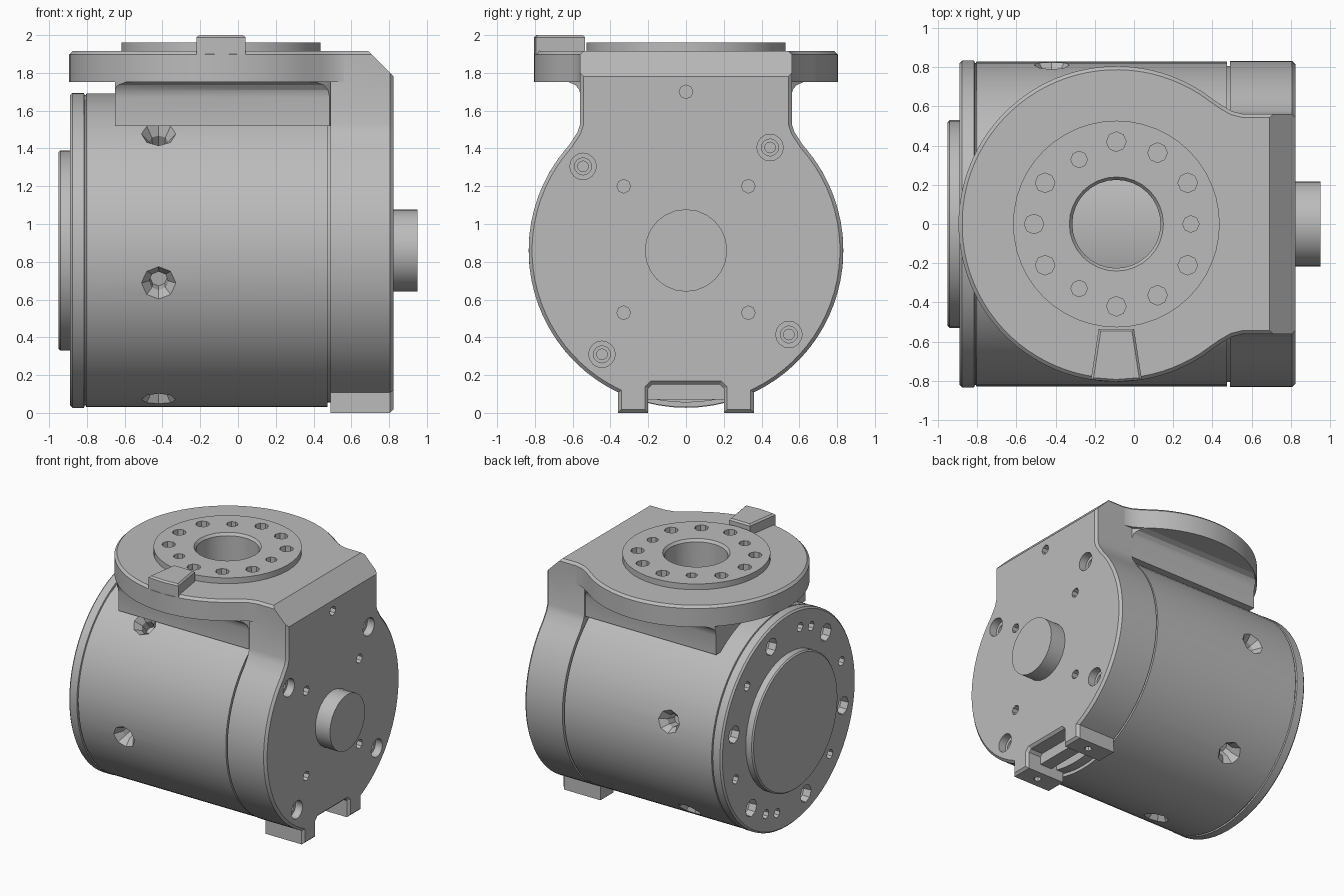
import bpy, bmesh
from math import sin, cos, radians, pi
from mathutils import Vector, Matrix

if "Cube" in bpy.data.objects:
    bpy.data.objects.remove(bpy.data.objects["Cube"], do_unlink=True)

GREY = (0.5, 0.5, 0.5, 1.0)
metal = bpy.data.materials.new("machined grey")
metal.use_nodes = True
metal.diffuse_color = GREY
metal.node_tree.nodes["Principled BSDF"].inputs["Base Color"].default_value = GREY

AXIS = 0.86     # height of the main axis
RAD = 0.833     # housing radius
DISC_X = -0.09  # turntable centre
X, Z = Vector((1, 0, 0)), Vector((0, 0, 1))


def finish(bm, name):
    bmesh.ops.recalc_face_normals(bm, faces=bm.faces)
    mesh = bpy.data.meshes.new(name)
    bm.to_mesh(mesh)
    bm.free()
    mesh.materials.append(metal)
    obj = bpy.data.objects.new(name, mesh)
    bpy.context.collection.objects.link(obj)
    return obj


def spin(bm, profile, pos, direction, sides):
    """Revolve (radius, height) points around an axis through pos."""
    mat = Matrix.Translation(pos) @ direction.to_track_quat('Z', 'Y').to_matrix().to_4x4()
    rings = []
    for r, h in profile:
        count = sides if r > 0 else 1
        rings.append([bm.verts.new(mat @ Vector((r * cos(2 * pi * i / sides),
                                                 r * sin(2 * pi * i / sides), h)))
                      for i in range(count)])
    for a, b in zip(rings, rings[1:]):
        for i in range(sides):
            j = (i + 1) % sides
            quad = [a[i % len(a)], a[j % len(a)], b[j % len(b)], b[i % len(b)]]
            bm.faces.new(list(dict.fromkeys(quad)))


def lathe(name, profile, pos, direction, sides):
    bm = bmesh.new()
    spin(bm, profile, pos, direction, sides)
    return finish(bm, name)


def prism(name, pts, lo, hi, axis, bevel=0.0, slope=None):
    """Extrude a 2D outline along x or z, bevel the far rim, trim by a sloping plane."""
    bm = bmesh.new()
    place = (lambda p, t: (t, p[0], p[1])) if axis == 0 else (lambda p, t: (p[0], p[1], t))
    a = [bm.verts.new(place(p, lo)) for p in pts]
    b = [bm.verts.new(place(p, hi)) for p in pts]
    bm.faces.new(a[::-1])
    bm.faces.new(b)
    for i in range(len(pts)):
        j = (i + 1) % len(pts)
        bm.faces.new([a[i], a[j], b[j], b[i]])
    bmesh.ops.recalc_face_normals(bm, faces=bm.faces)
    if bevel:
        rim = [e for e in bm.edges if all(abs(v.co[axis] - hi) < 1e-5 for v in e.verts)]
        bmesh.ops.bevel(bm, geom=rim, offset=bevel, segments=1, affect='EDGES')
    if slope:
        bmesh.ops.bisect_plane(bm, geom=bm.verts[:] + bm.edges[:] + bm.faces[:],
                               plane_co=slope, plane_no=(1, 0, 1), clear_outer=True)
        bmesh.ops.holes_fill(bm, edges=[e for e in bm.edges if e.is_boundary], sides=0)
    return finish(bm, name)


def boolean(obj, cutter, operation='DIFFERENCE', keep=False):
    mod = obj.modifiers.new("cut", 'BOOLEAN')
    mod.operation, mod.object, mod.solver = operation, cutter, 'EXACT'
    bpy.context.view_layer.objects.active = obj
    bpy.ops.object.modifier_apply(modifier=mod.name)
    if not keep:
        bpy.data.objects.remove(cutter, do_unlink=True)


def drill(r, depth):
    return [(0, 0.02), (r, 0.02), (r, -depth), (0, -depth)]


def mirrored(half):
    """Close a right-hand outline with its mirror image."""
    return half + [(-a, b) for a, b in reversed(half)]


# Housing: cap, seam, barrel and the groove before the flange
housing = lathe("housing", [(0, -0.89), (0.82, -0.89), (RAD, -0.877), (RAD, -0.815),
                            (0.822, -0.812), (0.822, -0.806), (0.83, -0.803), (0.83, 0.475),
                            (0.805, 0.475), (0.805, 0.55), (0, 0.55)], (0, 0, AXIS), X, 72)
holes = bmesh.new()
for k in range(6):
    a = radians(48 + 60 * k)
    out = Vector((0, -cos(a), sin(a)))
    centre = Vector((0, 0, AXIS))
    # countersunk hole in the barrel wall
    spin(holes, [(0, 0.03), (0.115, 0.03), (0.05, -0.06), (0.045, -0.14), (0, -0.14)],
         centre + out * RAD - X * 0.42, out, 8)
    # stepped bolt hole in the end cap
    spin(holes, [(0, 0.02), (0.07, 0.02), (0.062, -0.06), (0.035, -0.08), (0.035, -0.14), (0, -0.14)],
         centre + out * 0.69 - X * 0.89, -X, 8)
for deg in (18, 66, 78, 138, 198, 246, 258, 318):
    a = radians(deg)
    spin(holes, drill(0.036, 0.1), Vector((-0.89, -0.69 * cos(a), AXIS + 0.69 * sin(a))), -X, 8)
boolean(housing, finish(holes, "housing_cutters"))

# Round boss on the cap and output shaft on the flange
end_boss = lathe("end_boss", [(0, -0.95), (0.52, -0.95), (0.53, -0.94), (0.53, -0.88), (0, -0.88)],
                 (0, 0, AXIS), X, 48)
shaft = lathe("shaft", [(0, 0.8), (0.218, 0.8), (0.218, 0.95), (0, 0.95)], (0, 0, AXIS), X, 24)

# End flange: round plate with a square neck above and two feet below
half = [(0.54, 1.915), (0.56, 1.895), (0.56, 1.53), (0.575, 1.485)]
half += [(RAD * cos(radians(t)), AXIS + RAD * sin(radians(t)))
         for t in [42 - 106.4 * i / 24 for i in range(25)]]
half += [(0.36, 0), (0.2, 0), (0.2, 0.13), (0.18, 0.15)]
CHAMFER = (0.69, 0, 1.915)
flange = prism("flange", mirrored(half), 0.49, 0.823, 0, 0.018, CHAMFER)
holes = bmesh.new()
for y, z in ((-0.33, 1.2), (0.33, 1.2), (-0.33, 0.53), (0.33, 0.53), (0, 1.7)):
    spin(holes, drill(0.036, 0.1), Vector((0.823, y, z)), X, 8)
for y, z in ((-0.545, 1.305), (0.445, 1.405), (-0.445, 0.31), (0.545, 0.415)):
    spin(holes, [(0, 0.02), (0.07, 0.02), (0.07, -0.06), (0.045, -0.06), (0.045, -0.11),
                 (0.028, -0.11), (0.028, -0.16), (0, -0.16)], Vector((0.823, y, z)), X, 16)
for y in (-0.28, 0.28):
    spin(holes, drill(0.028, 0.06), Vector((0.66, y, 0)), -Z, 8)
boolean(flange, finish(holes, "flange_cutters"))

# Cross bar between the feet
foot_bar = prism("foot_bar", [(-0.21, 0.07), (0.21, 0.07), (0.21, 0.16), (-0.21, 0.16)], 0.6, 0.7, 0)

# Turntable plate running into the flange neck
half = [(0.56, 0.78), (0.56, 0.56), (0.575, 0.5), (0.61, 0.44)]
half += [(0.805 * sin(radians(t)), DISC_X + 0.805 * cos(radians(t))) for t in range(57, 180, 4)]
outline = [(x, y) for y, x in mirrored(half)]
plate = prism("top_plate", outline, 1.752, 1.915, 2, 0.018, CHAMFER)

# Saddle under the plate, flaring out to it and kept within the disc
saddle = prism("saddle", mirrored([(0.555, 1.52), (0.555, 1.67), (0.565, 1.71), (0.585, 1.735),
                                   (0.63, 1.755), (0.63, 1.77)]), -0.65, 0.53, 0)
limit = lathe("saddle_limit", [(0, 1.4), (0.8, 1.4), (0.8, 1.9), (0, 1.9)], (DISC_X, 0, 0), Z, 72)
boolean(saddle, limit, 'INTERSECT')

# Raised mounting ring with a central bore and twelve bolt holes
ring = lathe("mounting_ring", [(0, 1.9), (0.527, 1.9), (0.527, 1.96), (0, 1.96)],
             (DISC_X, 0, 0), Z, 48)
holes = bmesh.new()
spin(holes, [(0, 0.02), (0.255, 0.02), (0.225, -0.02), (0.225, -0.4), (0, -0.4)],
     Vector((DISC_X, 0, 1.96)), Z, 32)
for k in range(12):
    a = pi * k / 6
    r, size = (0.38, 0.042) if k % 4 == 0 else (0.42, 0.05)
    spin(holes, drill(size, 0.12), Vector((DISC_X + r * cos(a), r * sin(a), 1.96)), Z, 8)
cutter = finish(holes, "ring_cutters")
boolean(ring, cutter, keep=True)
boolean(plate, cutter, keep=True)
boolean(saddle, cutter)

# Tapered locating key at the front rim
key = prism("locating_key", [(-0.22, -0.795), (-0.09, -0.805), (0.04, -0.795),
                             (0.0, -0.535), (-0.18, -0.535)], 1.88, 2.0, 2, 0.012)

# Smooth the round walls, keep machined edges crisp
for obj in (housing, end_boss, shaft, flange, foot_bar, plate, saddle, ring, key):
    bpy.ops.object.select_all(action='DESELECT')
    obj.select_set(True)
    bpy.context.view_layer.objects.active = obj
    bpy.ops.object.shade_smooth_by_angle(angle=radians(25))
